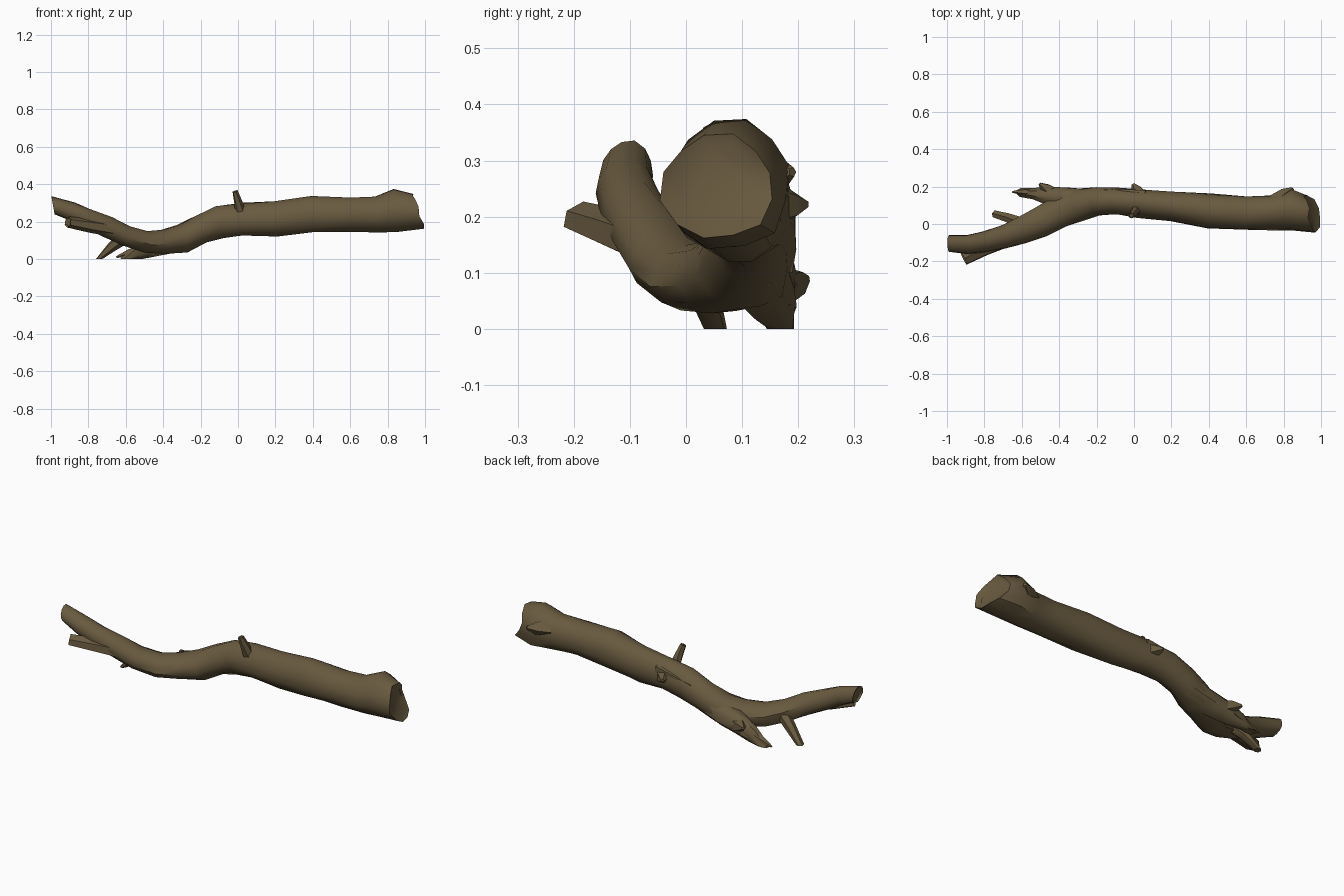
import bpy, bmesh, math, random
from mathutils import Vector

random.seed(4)
bark = bpy.data.materials.new("brown_bark")
bark.diffuse_color = (0.14, 0.102, 0.05, 1)


def limb(name, path, sides=10, rough=0.05, start_cut=None, end_cut=None, dish=0.02):
    """Loft a rough tube through (x, y, z, half_width, half_height) stations."""
    bm = bmesh.new()
    pts = [Vector(p[:3]) for p in path]
    rings, last = [], len(path) - 1
    wobble = [random.uniform(-rough, rough) for _ in range(sides)]
    for i, p in enumerate(path):
        t = (pts[min(i + 1, last)] - pts[max(i - 1, 0)]).normalized()
        side = t.cross(Vector((0, 0, 1)))
        side = side.normalized() if side.length > 0.05 else Vector((0, 1, 0))
        up = side.cross(t)
        ring = []
        for k in range(sides):
            a = 2 * math.pi * (k + 0.5) / sides
            r = 1.02 + wobble[k] + random.uniform(-rough, rough)
            co = pts[i] + side * (math.cos(a) * p[3] * r) + up * (math.sin(a) * p[4] * r)
            cut = start_cut if i == 0 else end_cut if i == last else None
            if cut:
                co = cut(co)
            co.z = max(co.z, 0)
            ring.append(bm.verts.new(co))
        rings.append(ring)

    # Shallow dished broken ends
    def inner(ring, inward):
        c = sum((v.co for v in ring), Vector()) / sides
        return [bm.verts.new(c + (v.co - c) * 0.75 + inward * dish) for v in ring]
    rings.insert(0, inner(rings[0], (pts[1] - pts[0]).normalized()))
    rings.append(inner(rings[-1], (pts[-2] - pts[-1]).normalized()))

    for a, b in zip(rings, rings[1:]):
        for k in range(sides):
            n = (k + 1) % sides
            bm.faces.new((a[k], a[n], b[n], b[k]))
    bm.faces.new(rings[0])
    bm.faces.new(rings[-1])
    bmesh.ops.recalc_face_normals(bm, faces=bm.faces)
    me = bpy.data.meshes.new(name)
    bm.to_mesh(me)
    bm.free()
    me.materials.append(bark)
    ob = bpy.data.objects.new(name, me)
    bpy.context.collection.objects.link(ob)
    bpy.ops.object.select_all(action='DESELECT')
    ob.select_set(True)
    bpy.context.view_layer.objects.active = ob
    bpy.ops.object.shade_smooth_by_angle(angle=math.radians(45))
    return ob


def butt_cut(co):
    # Slanted break leaning up and to the rear, with a ragged edge
    co.x = 0.99 - 0.35 * (co.z - 0.2) - 0.65 * max(0, co.y - 0.08) + random.uniform(-0.012, 0.006)
    return co


def tip_cut(co):
    co.x = -0.988 - 0.18 * (co.z - 0.28)
    return co


def ground_cut(co):
    co.z = 0
    return co


# Main trunk, from the thick broken butt to the thin raised tip
limb("trunk", [
    (0.95, 0.058, 0.255, 0.100, 0.092),
    (0.84, 0.078, 0.257, 0.108, 0.116),
    (0.74, 0.065, 0.240, 0.093, 0.098),
    (0.60, 0.060, 0.240, 0.092, 0.092),
    (0.40, 0.073, 0.240, 0.092, 0.100),
    (0.20, 0.097, 0.215, 0.080, 0.095),
    (0.02, 0.115, 0.212, 0.077, 0.088),
    (-0.10, 0.125, 0.200, 0.072, 0.088),
    (-0.20, 0.125, 0.160, 0.076, 0.080),
    (-0.30, 0.105, 0.112, 0.086, 0.077),
    (-0.40, 0.066, 0.094, 0.086, 0.064),
    (-0.50, 0.014, 0.092, 0.080, 0.058),
    (-0.60, -0.032, 0.124, 0.070, 0.058),
    (-0.70, -0.068, 0.172, 0.060, 0.058),
    (-0.80, -0.093, 0.215, 0.055, 0.056),
    (-0.89, -0.107, 0.255, 0.051, 0.050),
    (-0.985, -0.103, 0.288, 0.044, 0.050),
], sides=12, start_cut=butt_cut, end_cut=tip_cut, dish=0.012)

# Fork beside the raised tip
limb("fork_spur", [
    (-0.68, -0.080, 0.160, 0.045, 0.040),
    (-0.80, -0.130, 0.178, 0.042, 0.036),
    (-0.910, -0.185, 0.197, 0.038, 0.028),
], sides=6, dish=0.008)

# Rear branch reaching down to the ground
limb("rear_branch", [
    (-0.22, 0.125, 0.130, 0.060, 0.058),
    (-0.34, 0.132, 0.095, 0.065, 0.064),
    (-0.44, 0.148, 0.070, 0.052, 0.057),
    (-0.53, 0.163, 0.038, 0.032, 0.046),
    (-0.595, 0.168, 0.000, 0.024, 0.070),
], sides=8, rough=0.04, end_cut=ground_cut, dish=0.003)

# Thin prop twig touching the ground
limb("prop_twig", [
    (-0.59, 0.000, 0.125, 0.035, 0.036),
    (-0.67, 0.032, 0.068, 0.027, 0.028),
    (-0.742, 0.052, 0.000, 0.021, 0.026),
], sides=6, rough=0.03, end_cut=ground_cut, dish=0.003)

# Upright snapped stub
limb("top_stub", [
    (0.012, 0.085, 0.240, 0.034, 0.030),
    (0.003, 0.064, 0.300, 0.022, 0.024),
    (-0.015, 0.045, 0.362, 0.014, 0.016),
], sides=6, rough=0.03, dish=0.004)

# Splinters and knots: base point, tip point, base radius
splinters = [
    ("rear_splinter", (0.04, 0.14, 0.22), (-0.005, 0.215, 0.222), 0.050),
    ("branch_splinter", (-0.42, 0.15, 0.07), (-0.505, 0.215, 0.09), 0.050),
    ("branch_tip_splinter", (-0.48, 0.168, 0.06), (-0.65, 0.172, 0.010), 0.032),
    ("lower_splinter", (-0.14, 0.11, 0.15), (-0.27, 0.045, 0.125), 0.040),
    ("ridge_splinter", (0.06, 0.15, 0.250), (-0.16, 0.180, 0.220), 0.036),
    ("butt_splinter", (0.77, 0.11, 0.27), (0.85, 0.190, 0.28), 0.060),
]
for name, base, tip, r in splinters:
    b, t = Vector(base), Vector(tip)
    m = b.lerp(t, 0.6)
    limb(name, [(*b, r, r), (*m, r * 0.6, r * 0.6), (*t, r * 0.15, r * 0.15)],
         sides=5, rough=0.1, dish=0.0)
